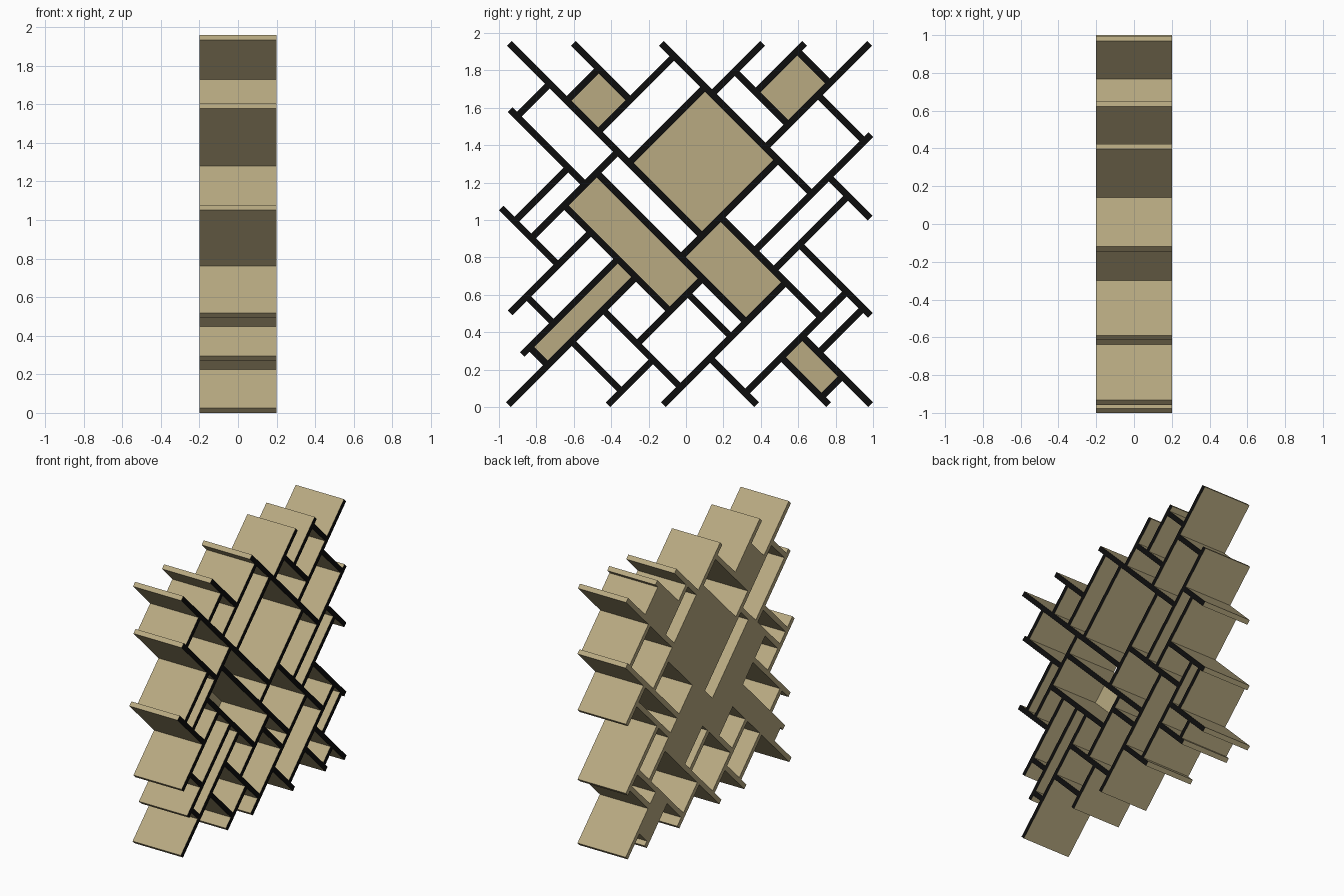
import bpy
import bmesh

cube = bpy.data.objects.get("Cube")
if cube:
    bpy.data.objects.remove(cube)

HALF_DEPTH = 0.2     # half of the shelf depth along x
HALF_SLAT = 0.025    # half a slat, measured in diagonal coordinates
PANEL = 0.02         # back panel thickness


def make_material(name, color):
    mat = bpy.data.materials.new(name)
    mat.use_nodes = True
    mat.diffuse_color = color
    mat.node_tree.nodes["Principled BSDF"].inputs["Base Color"].default_value = color
    return mat


wood = make_material("pale_wood", (0.48, 0.40, 0.22, 1))
black = make_material("black_edge", (0.004, 0.004, 0.004, 1))

# Diagonal coordinates: s = z + y is fixed on a falling slat, d = z - y on a rising one
FALLING = dict(A=-.515, B=-.26, C=.077, D=.39, E=.427, F=.617, G=.65, H=.775,
               I=1.0, J=1.2, K=1.343, L=1.476, M=1.813, N=1.995, O=2.057,
               P=2.375, Q=2.5)
RISING = dict(a=2.457, b=2.275, c=1.94, d=1.91, e=1.73, f=1.61, g=1.535,
              h=1.444, i=1.31, j=1.157, k=.963, l=.83, m=.6, o=.468, p=.43,
              q=.262, r=.135, s=-.243, t=-.42, u=-.672)
LINES = {**FALLING, **RISING}

# Each slat: its own line, then the crossing line or open border at each end
FALLING_SLATS = [
    "A k j", "B j h", "B p k", "C r k", "C h far_left", "D bottom r", "E m e",
    "F r m", "G e left", "H r e", "H bottom s", "I l top", "I bottom s",
    "J s l", "K c top", "L right q", "M o top", "N right o", "O k g",
    "P o k", "Q k i",
]
RISING_SLATS = [
    "a G I", "b I K", "c I M", "d C G", "e C I", "f I M", "g M top",
    "h left E", "i O top", "j near_left E", "k bottom E", "k M top", "l H M",
    "m C H", "o J far_right", "p bottom C", "q J N", "r bottom J", "s D L",
    "t I L", "u H I",
]
# Each back panel: two falling lines, then two rising lines
PANELS = {
    "large_square_back": "I M l f", "long_back": "E H m e",
    "middle_back": "H J r l", "narrow_back": "A E k j",
    "upper_front_back": "I K c b", "upper_rear_back": "O Q k i",
    "lower_rear_back": "H I u s",
}
BORDER_Z = dict(top=1.945, bottom=.013)
BORDER_Y = dict(left=-.94, far_left=-.988, near_left=-.875, right=.985, far_right=.988)


def add_box(name, s_range, d_range, x_range, edged):
    """Box whose sides follow the two diagonals; edged paints its open front edge."""
    bm = bmesh.new()
    bmesh.ops.create_cube(bm, size=1)
    for v in bm.verts:
        x = x_range[v.co.x > 0]
        s = s_range[v.co.y > 0]
        d = d_range[v.co.z > 0]
        v.co = (x, (s - d) / 2, (s + d) / 2)
    bm.normal_update()
    for face in bm.faces:
        face.material_index = int(edged and face.normal.x > 0.9)
    mesh = bpy.data.meshes.new(name)
    bm.to_mesh(mesh)
    bm.free()
    mesh.materials.append(wood)
    mesh.materials.append(black)
    obj = bpy.data.objects.new(name, mesh)
    bpy.context.collection.objects.link(obj)


def end_value(end, line, rising, trim):
    """Where a slat stops: at the face of a crossing slat or at an open border."""
    if end in LINES:
        return LINES[end] + trim
    if end in BORDER_Z:
        return 2 * BORDER_Z[end] - line
    return line + 2 * BORDER_Y[end] if rising else line - 2 * BORDER_Y[end]


def add_slats(label, specs, rising):
    for number, spec in enumerate(specs, 1):
        key, start, stop = spec.split()
        line = LINES[key]
        along = (end_value(start, line, rising, HALF_SLAT),
                 end_value(stop, line, rising, -HALF_SLAT))
        across = (line - HALF_SLAT, line + HALF_SLAT)
        s_range, d_range = (along, across) if rising else (across, along)
        add_box(f"{label}_{number}", s_range, d_range, (-HALF_DEPTH, HALF_DEPTH), True)


# Crossing slats
add_slats("falling_slat", FALLING_SLATS, False)
add_slats("rising_slat", RISING_SLATS, True)

# Back panels closing some of the compartments
for name, spec in PANELS.items():
    s0, s1, d0, d1 = (LINES[key] for key in spec.split())
    add_box(name, (s0 + HALF_SLAT, s1 - HALF_SLAT), (d0 + HALF_SLAT, d1 - HALF_SLAT),
            (-HALF_DEPTH, PANEL - HALF_DEPTH), False)
